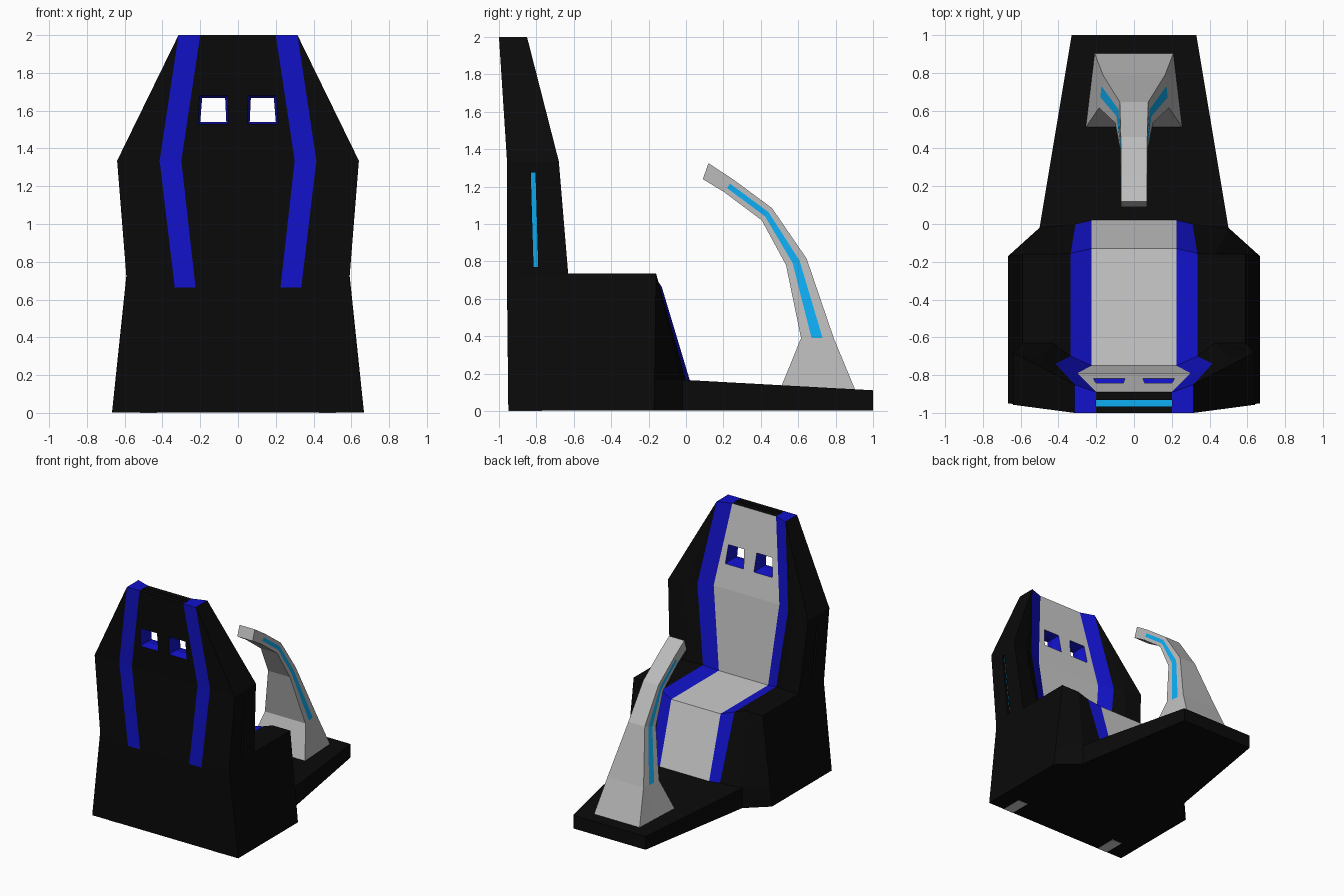
import bpy, bmesh

if "Cube" in bpy.data.objects:
    bpy.data.objects.remove(bpy.data.objects["Cube"])


def material(name, rgb):
    m = bpy.data.materials.new(name)
    m.diffuse_color = (*rgb, 1)
    m.use_nodes = True
    m.node_tree.nodes["Principled BSDF"].inputs["Base Color"].default_value = m.diffuse_color
    return m


MATS = [material("black", (.003, .003, .003)), material("blue", (.006, .006, .6)),
        material("light_grey", (.8, .8, .8)), material("cyan", (.004, .42, .9)),
        material("mid_grey", (.5, .5, .5))]
BLACK, BLUE, GREY, CYAN, MID = range(5)


def build(name, faces):
    """Make a welded flat-shaded mesh from (points, material index) pairs."""
    bm, seen = bmesh.new(), {}
    for pts, mat in faces:
        vs = []
        for p in pts:
            key = tuple(round(c, 4) for c in p)
            if key not in seen:
                seen[key] = bm.verts.new(key)
            if seen[key] not in vs:
                vs.append(seen[key])
        if len(vs) > 2:
            bm.faces.new(vs).material_index = mat
    bmesh.ops.recalc_face_normals(bm, faces=bm.faces[:])
    me = bpy.data.meshes.new(name)
    bm.to_mesh(me)
    bm.free()
    for m in MATS:
        me.materials.append(m)
    ob = bpy.data.objects.new(name, me)
    bpy.context.collection.objects.link(ob)
    return ob


def loft(name, rings, mat, floor=None):
    """Solid through matching outlines; the first cap may have its own material."""
    n = len(rings[0])
    faces = [(rings[0], mat if floor is None else floor), (rings[-1], mat)]
    for a, b in zip(rings, rings[1:]):
        faces += [((a[i], a[(i + 1) % n], b[(i + 1) % n], b[i]), mat) for i in range(n)]
    return build(name, faces)


def box(name, x0, x1, y0, y1, z0, z1, mat, floor=None):
    return loft(name, [[(x0, y0, z), (x1, y0, z), (x1, y1, z), (x0, y1, z)] for z in (z0, z1)],
                mat, floor)


# Seat shell: half cross-sections followed from the front foot, up and over the back
B = .002
rows = [
    [(.225, .02, B), (.31, 0, B), (.5, -.02, B), (.667, -.17, B)],
    [(.225, .02, .165), (.31, 0, .165), (.5, -.02, .165), (.65, -.168, .165)],
    [(.225, -.13, .665), (.335, -.155, .70), (.43, -.16, .735), (.59, -.16, .735)],
    [(.225, -.75, .665), (.335, -.70, .70), (.43, -.63, .735), (.59, -.63, .735)],
    [(.30, -.79, 1.335), (.415, -.74, 1.335), (.5, -.71, 1.335), (.64, -.68, 1.335)],
    [(.20, -.89, 2)] + [(.315, -.85, 2)] * 3,
    [(.20, -1, 2)] + [(.315, -1, 2)] * 3,
    [(x, -.957, 1.335) for x in (.30, .415, .5, .64)],
    [(x, -.957, z) for x, z in ((.225, .665), (.335, .665), (.43, .665), (.59, .71))],
    [(x, -.95, B) for x in (.225, .335, .43, .667)],
]
full = [[(-x, y, z) for x, y, z in reversed(r)] + r for r in rows]
faces = []
for i in range(len(full)):
    p, q = full[i], full[(i + 1) % len(full)]
    for c in range(7):
        mat = BLACK
        if c == 3 and 1 <= i <= 4:
            mat = GREY
        if c in (2, 4) and 1 <= i <= 7:
            mat = BLUE
        faces.append(((p[c], p[c + 1], q[c + 1], q[c]), mat))
for c in (0, 7):
    for loop in ((0, 1, 2, 3, 8, 9), (3, 4, 7, 8), (4, 5, 6, 7)):
        faces.append(([full[i][c] for i in loop], BLACK))
seat = build("seat_shell", faces)

# Cutters: two blue headrest windows, cyan-floored slots on top and on both sides
cutters = [box("top_slot_cutter", -.2, .2, -.965, -.932, 1.975, 2.1, BLACK, CYAN)]
for s in (-1, 1):
    # windows are narrowest halfway through the backrest
    rings = [[(s * x, y, z) for x, z in ((.062 - g, 1.54 - g), (.2 + g, 1.54 - g),
                                         (.19 + g, 1.666 + g), (.068 - g, 1.666 + g))]
             for y, g in ((-.99, .016), (-.91, 0), (-.80, .018))]
    cutters.append(loft("window_cutter", rings, BLUE))
    outline = ((-.815, .77, .594), (-.79, .77, .594), (-.805, 1.275, .636), (-.83, 1.275, .636))
    rings = [[(s * (x + d), y, z) for y, z, x in outline] for d in (-.02, .1)]
    cutters.append(loft("side_slot_cutter", rings, BLACK, CYAN))
for cut in cutters:
    cut.hide_render = True
    cut.hide_set(True)
    mod = seat.modifiers.new(cut.name, 'BOOLEAN')
    mod.operation, mod.solver, mod.object = 'DIFFERENCE', 'EXACT', cut

# Foot platform with a gently sloping top
half = [(.5, -.3), (.5, -.02), (.33, 1)]
plan = half + [(-x, y) for x, y in reversed(half)]
loft("foot_platform", [[(x, y, B) for x, y in plan],
                       [(x, y, .166 - .055 * y) for x, y in plan]], BLACK)

# Grey pads under the rear corners
for s in (-1, 1):
    box("base_pad", s * .43, s * .52, -.949, -.77, 0, .01, GREY)

# Curved console arm: (front y, z, half width, rear y, z, half width) per section
sections = [(.505, .12, .26, .908, .105, .21), (.615, .39, .185, .79, .39, .165),
            (.535, .78, .10, .645, .815, .075), (.405, 1.02, .075, .46, 1.085, .07),
            (.205, 1.17, .07, .25, 1.24, .07), (.09, 1.24, .07, .12, 1.325, .07)]
rings = []
for fy, fz, fw, ry, rz, rw in sections:
    side = [(fw + (rw - fw) * t, fy + (ry - fy) * t, fz + (rz - fz) * t) for t in (0, .32, .66, 1)]
    rings.append(side + [(-x, y, z) for x, y, z in reversed(side)])
faces = [(rings[0], MID), (rings[-1], MID)]
for i in range(len(rings) - 1):
    for k in range(8):
        n = (k + 1) % 8
        mat = CYAN if k in (1, 5) and 1 <= i <= 3 else MID
        faces.append(((rings[i][k], rings[i][n], rings[i + 1][n], rings[i + 1][k]), mat))
build("console_arm", faces)
